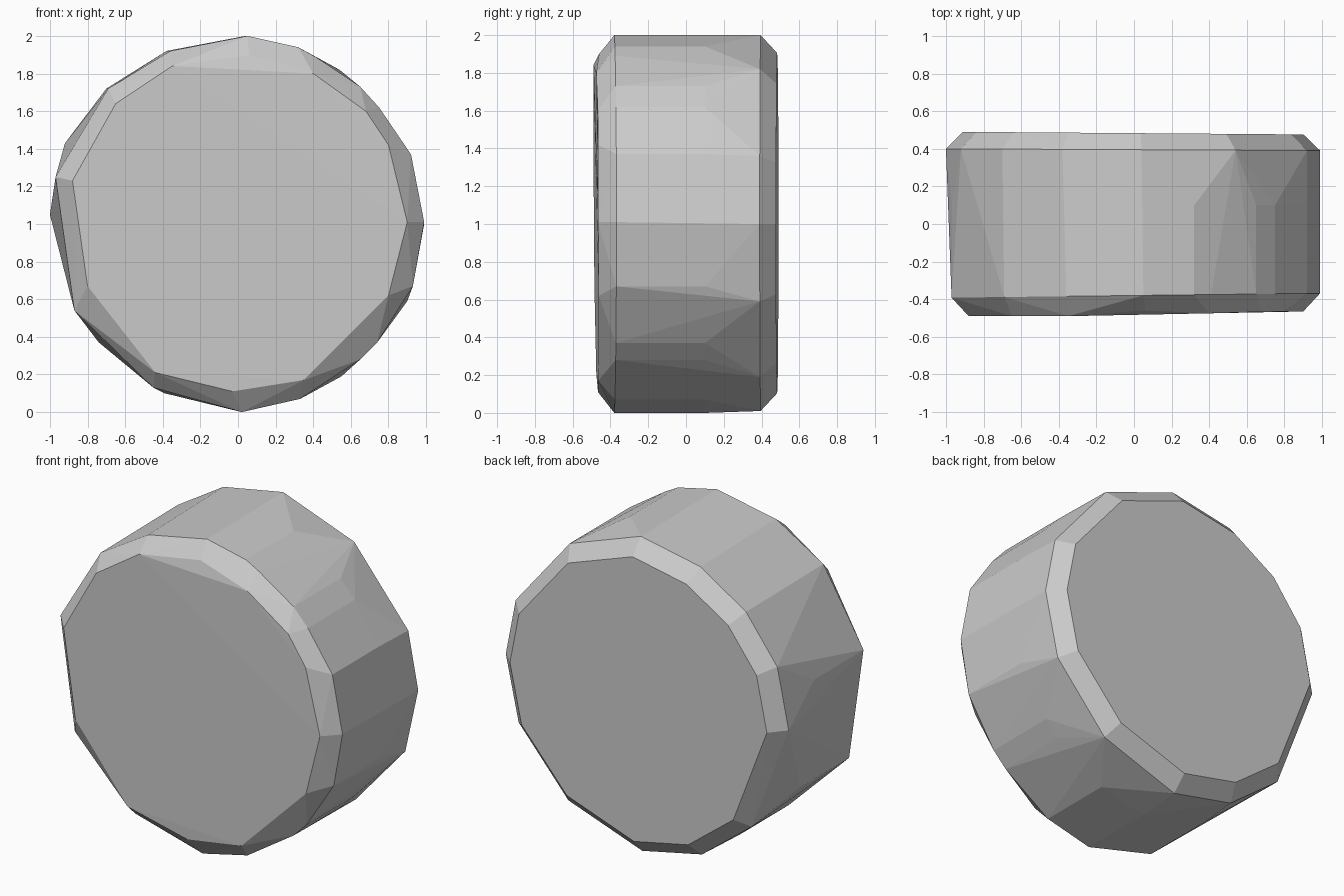
import bpy, bmesh

if "Cube" in bpy.data.objects:
    bpy.data.objects.remove(bpy.data.objects["Cube"])

# Front rim outline (x, z), clockwise from the top
front_rim = [(.05, 2), (.32, 1.94), (.41, 1.89), (.65, 1.73), (.75, 1.62), (.92, 1.37),
             (.99, 1.01), (.93, .67), (.74, .37), (.65, .28), (.33, .07), (.02, 0),
             (-.45, .13), (-.87, .54), (-.97, 1.25), (-.69, 1.72), (-.36, 1.92)]
# Slightly tilted front cap (x, y, z)
front_cap = [(.06, -.46, 1.9), (.4, -.475, 1.8), (.68, -.467, 1.6), (.8, -.466, 1.42),
             (.9, -.465, 1.01), (.8, -.462, .62), (.35, -.465, .17), (-.03, -.466, .11),
             (-.44, -.475, .21), (-.8, -.485, .67), (-.88, -.489, 1.23),
             (-.65, -.49, 1.64), (-.35, -.49, 1.84)]
# Simpler back rim outline (x, z)
back_rim = [(.04, 2), (.54, 1.82), (.92, 1.36), (.99, 1), (.9, .59), (.55, .19), (.03, .01),
            (-.39, .1), (-.74, .37), (-1, 1.05), (-.92, 1.43), (-.7, 1.72), (-.38, 1.92)]

points = list(front_cap)
points += [(x, -.38 + .012 * x, z) for x, z in front_rim]
# Middle ring: the front outline carried most of the way back
points += [(x, .1, z) for x, z in front_rim]
points += [(x, .395 - .005 * x, z) for x, z in back_rim]
# Back cap, inset from the back rim
points += [(x * .91, .483 - .007 * x, 1 + (z - 1) * .905) for x, z in back_rim]

# Chipped disc: a convex skin around the rings
bm = bmesh.new()
for p in points:
    bm.verts.new(p)
bmesh.ops.convex_hull(bm, input=bm.verts[:])
bmesh.ops.delete(bm, geom=[v for v in bm.verts if not v.link_faces], context='VERTS')
bmesh.ops.dissolve_limit(bm, angle_limit=.01, verts=bm.verts[:], edges=bm.edges[:])
bmesh.ops.recalc_face_normals(bm, faces=bm.faces[:])
mesh = bpy.data.meshes.new("bevelled_disc")
bm.to_mesh(mesh)
bm.free()
bpy.context.collection.objects.link(bpy.data.objects.new("bevelled_disc", mesh))
